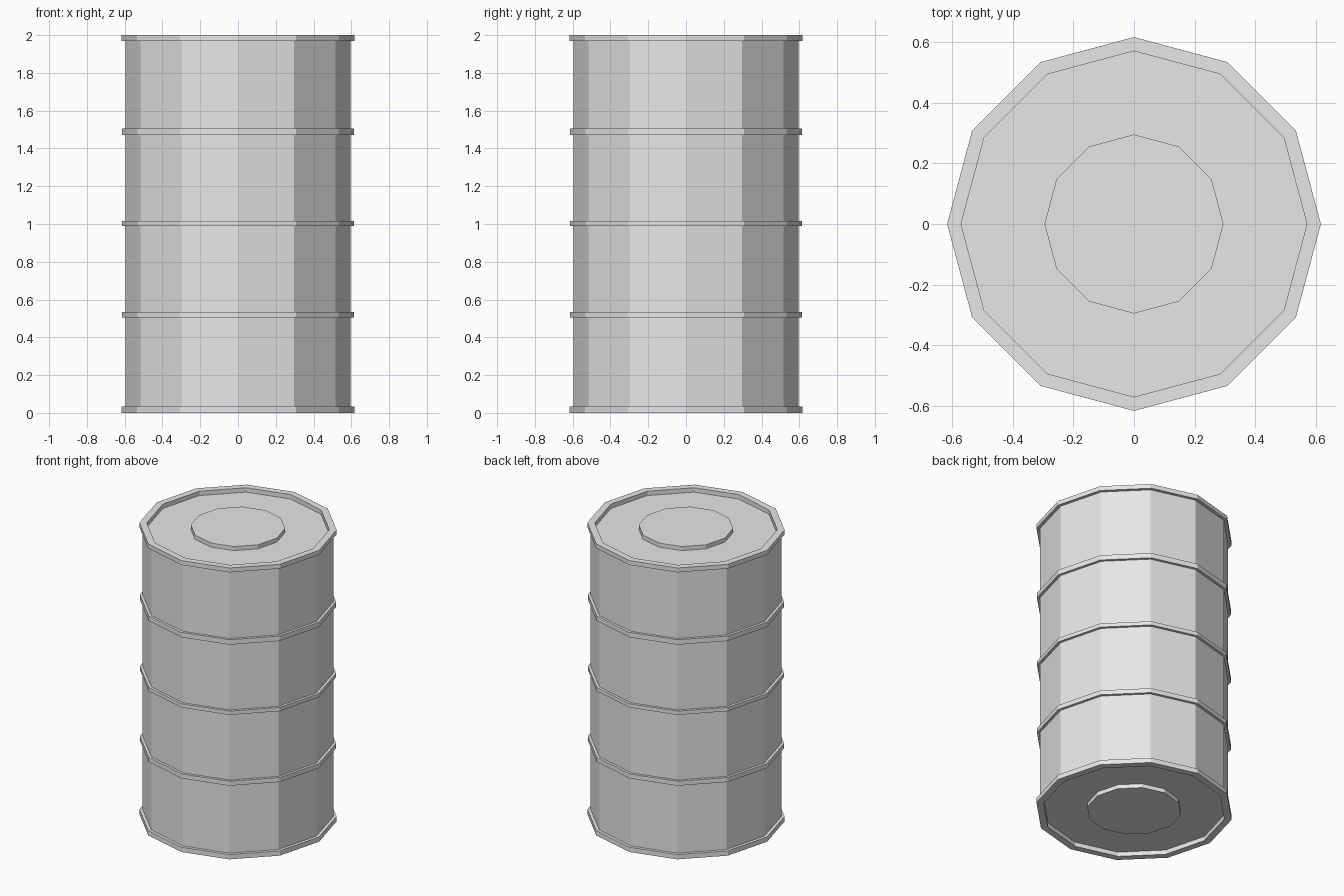
import bpy
import bmesh
import math

cube = bpy.data.objects.get("Cube")
if cube:
    bpy.data.objects.remove(cube, do_unlink=True)

SIDES = 12
BODY_R = 0.595
RIM_R = 0.616
LIP_R = 0.57
HOOP_R = 0.613
CAP_R = 0.295
RECESS = 0.03

# One plain grey for the whole drum
grey = bpy.data.materials.new("light grey metal")
grey.use_nodes = True
grey.diffuse_color = (0.8, 0.8, 0.8, 1)
grey.node_tree.nodes["Principled BSDF"].inputs["Base Color"].default_value = (0.8, 0.8, 0.8, 1)


def lathe(name, profile, closed=False):
    """Turn (radius, z) points into a flat-sided solid; open profiles get end caps."""
    bm = bmesh.new()
    rings = []
    for r, z in profile:
        rings.append([bm.verts.new((r * math.cos(i * math.tau / SIDES),
                                    r * math.sin(i * math.tau / SIDES), z))
                      for i in range(SIDES)])
    pairs = list(zip(rings, rings[1:]))
    if closed:
        pairs.append((rings[-1], rings[0]))
    else:
        bm.faces.new(rings[0])
        bm.faces.new(rings[-1])
    for a, b in pairs:
        for i in range(SIDES):
            j = (i + 1) % SIDES
            bm.faces.new((a[i], a[j], b[j], b[i]))
    bmesh.ops.recalc_face_normals(bm, faces=bm.faces[:])
    mesh = bpy.data.meshes.new(name)
    bm.to_mesh(mesh)
    bm.free()
    mesh.materials.append(grey)
    obj = bpy.data.objects.new(name, mesh)
    bpy.context.collection.objects.link(obj)
    return obj


def band(name, inner, outer, z0, z1):
    """Ring with a rectangular section."""
    return lathe(name, [(inner, z0), (outer, z0), (outer, z1), (inner, z1)], closed=True)


# Drum wall with recessed ends
lathe("drum_body", [(BODY_R, RECESS), (BODY_R, 2 - RECESS)])

# End rims standing proud of the lids
band("bottom_rim", LIP_R, RIM_R, 0, 0.033)
band("top_rim", LIP_R, RIM_R, 1.97, 2)

# Reinforcing hoops
for name, z0, z1 in (("lower_hoop", 0.504, 0.535),
                     ("middle_hoop", 0.99, 1.016),
                     ("upper_hoop", 1.472, 1.506)):
    band(name, BODY_R - 0.02, HOOP_R, z0, z1)

# Raised discs in the centre of both ends
lathe("bottom_disc", [(CAP_R, 0.002), (CAP_R, RECESS + 0.01)])
lathe("top_disc", [(CAP_R, 2 - RECESS - 0.01), (CAP_R, 1.998)])
